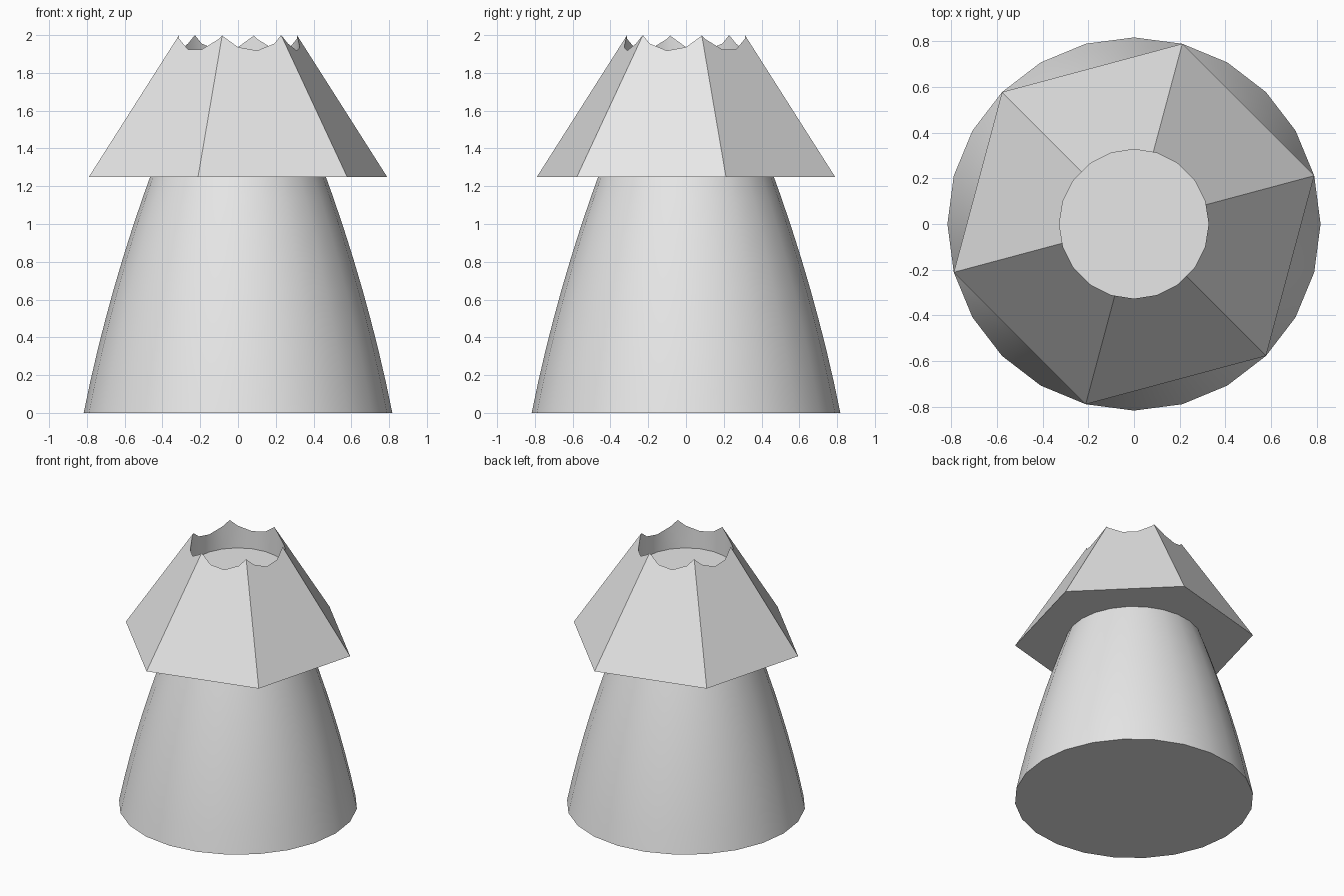
import bpy
import bmesh
from math import cos, sin, tau, radians

cube = bpy.data.objects.get("Cube")
if cube:
    bpy.data.objects.remove(cube, do_unlink=True)

grey = bpy.data.materials.new("plain grey")
grey.use_nodes = True
colour = (0.8, 0.8, 0.8, 1)
grey.diffuse_color = colour
grey.node_tree.nodes["Principled BSDF"].inputs["Base Color"].default_value = colour


def turned_solid(name, sides, profile, start=0):
    """Closed solid from (radius, height) rings with a given number of sides."""
    bm = bmesh.new()
    rings = []
    for r, z in profile:
        angles = [start + tau * i / sides for i in range(sides)]
        rings.append([bm.verts.new((r * cos(a), r * sin(a), z)) for a in angles])
    for low, high in zip(rings, rings[1:]):
        for i in range(sides):
            j = (i + 1) % sides
            bm.faces.new((low[i], low[j], high[j], high[i]))
    bm.faces.new(rings[0][::-1])
    bm.faces.new(rings[-1])
    mesh = bpy.data.meshes.new(name)
    bm.to_mesh(mesh)
    bm.free()
    mesh.materials.append(grey)
    obj = bpy.data.objects.new(name, mesh)
    bpy.context.collection.objects.link(obj)
    return obj


def make_active(obj):
    bpy.ops.object.select_all(action="DESELECT")
    obj.select_set(True)
    bpy.context.view_layer.objects.active = obj


# Bulging tapered body, ending just inside the roof
heights = [1.3 * i / 8 for i in range(9)]
body = turned_solid("body", 24, [(0.817 - 0.2 * z - 0.065 * z * z, z) for z in heights])

# Six-sided roof, turned so that one corner lies 15 degrees from +x
roof = turned_solid("roof", 6, [(0.817, 1.25), (0.01, 2.475)], radians(15))

# Round blind hole cut in the top, leaving a scalloped rim
cutter = turned_solid("hole_cutter", 20, [(0.327, 1.785), (0.327, 2.8)])
cutter.hide_render = True
cut = roof.modifiers.new("hole", "BOOLEAN")
cut.operation = "DIFFERENCE"
cut.solver = "EXACT"
cut.object = cutter
make_active(roof)
bpy.ops.object.modifier_apply(modifier=cut.name)
bpy.data.objects.remove(cutter, do_unlink=True)

# Smooth round walls, sharp corners
for obj in (body, roof):
    make_active(obj)
    bpy.ops.object.shade_smooth_by_angle(angle=radians(30))
